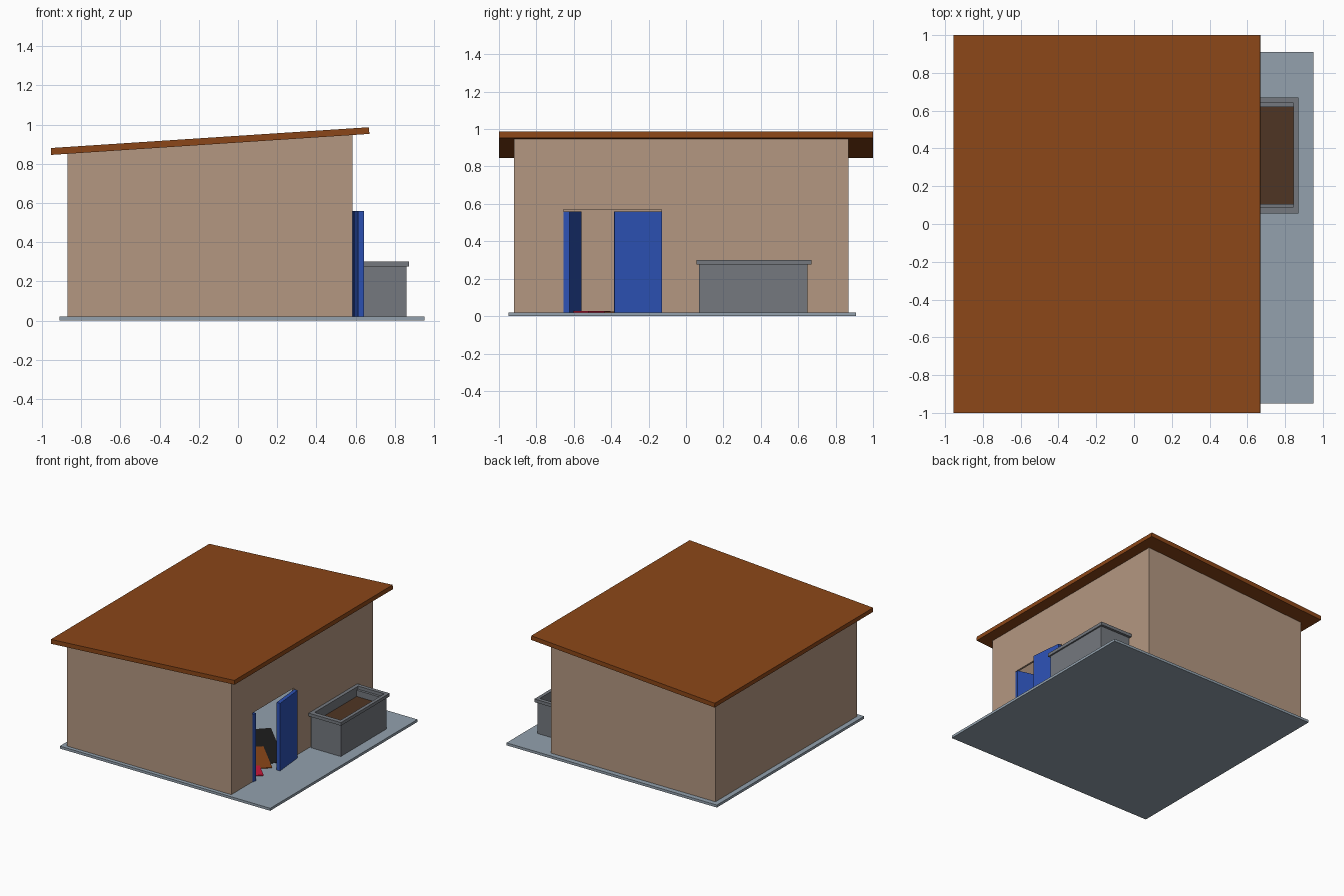
import bpy, bmesh, math
from mathutils import Matrix, Vector

if "Cube" in bpy.data.objects:
    bpy.data.objects.remove(bpy.data.objects["Cube"])


def material(name, rgb):
    m = bpy.data.materials.new(name)
    m.diffuse_color = (*[(c / 255) ** 2.2 for c in rgb], 1)
    m.use_nodes = True
    m.node_tree.nodes["Principled BSDF"].inputs["Base Color"].default_value = m.diffuse_color
    return m


TAN = material("wall_tan", (178, 150, 128))
BROWN = material("roof_brown", (138, 72, 30))
BLUE = material("door_blue", (48, 82, 178))
SLAB = material("slab_grey", (146, 160, 172))
STONE = material("planter_grey", (116, 120, 126))
SOIL = material("soil_brown", (80, 56, 40))
BLACK = material("mat_black", (35, 35, 35))
RED = material("mat_red", (200, 30, 60))


def finish(name, bm, mat):
    bmesh.ops.recalc_face_normals(bm, faces=bm.faces)
    me = bpy.data.meshes.new(name)
    bm.to_mesh(me)
    bm.free()
    me.materials.append(mat)
    ob = bpy.data.objects.new(name, me)
    bpy.context.collection.objects.link(ob)
    return ob


def prism(name, pts, axis, a, b, mat):
    """Extrude a 2D profile along x (yz profile), y (xz) or z (xy)."""
    place = {"x": lambda p: (a, p[0], p[1]), "y": lambda p: (p[0], a, p[1]),
             "z": lambda p: (p[0], p[1], a)}[axis]
    step = Vector([(b - a) * (axis == k) for k in "xyz"])
    bm = bmesh.new()
    face = bm.faces.new([bm.verts.new(place(p)) for p in pts])
    new = bmesh.ops.extrude_face_region(bm, geom=[face])["geom"]
    bmesh.ops.translate(bm, vec=step, verts=[v for v in new if isinstance(v, bmesh.types.BMVert)])
    return finish(name, bm, mat)


def box(name, x, y, z, mat):
    return prism(name, [(x[0], y[0]), (x[1], y[0]), (x[1], y[1]), (x[0], y[1])], "z", *z, mat)


def ring(name, outer, inner, z, mat):
    """Rectangular frame; outer and inner are (x0, x1, y0, y1)."""
    def loop(bm, r, h):
        return [bm.verts.new((r[i], r[j], h)) for i, j in ((0, 2), (1, 2), (1, 3), (0, 3))]
    bm = bmesh.new()
    loops = [loop(bm, outer, z[0]), loop(bm, outer, z[1]), loop(bm, inner, z[1]), loop(bm, inner, z[0])]
    for k in range(4):
        p, q = loops[k], loops[(k + 1) % 4]
        for i in range(4):
            j = (i + 1) % 4
            bm.faces.new((p[i], p[j], q[j], q[i]))
    return finish(name, bm, mat)


# Slab and sloped roof
box("floor_slab", (-0.91, 0.95), (-0.95, 0.91), (0, 0.02), SLAB)
prism("roof", [(-0.953, 0.845), (0.67, 0.952), (0.668, 0.986), (-0.955, 0.88)], "y", -1, 1, BROWN)

# Walls: two sloped side walls, a low wall and a wall with the doorway
T = 0.015
side = [(-0.87, 0.02), (0.585, 0.02), (0.585, 0.947), (-0.87, 0.851)]
for name, y in (("front_wall", -0.92), ("back_wall", 0.87 - T)):
    prism(name, side, "y", y, y + T, TAN)
box("left_wall", (-0.87, -0.87 + T), (-0.92 + T, 0.87 - T), (0.02, 0.851), TAN)
door = [(-0.92 + T, 0.02), (-0.655, 0.02), (-0.655, 0.57), (-0.13, 0.57), (-0.13, 0.02),
        (0.87 - T, 0.02), (0.87 - T, 0.946), (-0.92 + T, 0.946)]
prism("right_wall", door, "x", 0.585 - T, 0.585, TAN)

# Door leaves: one swung inward, one ajar outward
left = box("left_door", (-0.26, 0), (0, 0.033), (0.02, 0.56), BLUE)
left.matrix_world = Matrix.Translation((0.587, -0.655, 0)) @ Matrix.Rotation(math.radians(-14.5), 4, "Z")
right = box("right_door", (0, 0.03), (-0.257, 0), (0.02, 0.56), BLUE)
right.matrix_world = Matrix.Translation((0.587, -0.13, 0)) @ Matrix.Rotation(math.radians(5.5), 4, "Z")

# Planter with rim and soil
hole = (0.615, 0.845, 0.105, 0.62)
ring("planter_body", (0.595, 0.86, 0.07, 0.65), hole, (0.02, 0.275), STONE)
ring("planter_rim", (0.587, 0.872, 0.055, 0.67), (0.615, 0.845, 0.09, 0.64), (0.275, 0.3), STONE)
box("soil", hole[:2], hole[2:], (0.02, 0.225), SOIL)

# Floor mats laid diagonally: profile from x-y range and x+y range
mats = (("large_mat", -0.01, 0.83, -0.5, 0.345, BLACK), ("middle_mat", 0.42, 0.94, -0.33, 0.19, BROWN),
        ("small_mat", 0.875, 1.11, -0.17, 0.07, RED))
for i, (name, d0, d1, s0, s1, m) in enumerate(mats):
    pts = [((s + d) / 2, (s - d) / 2) for s, d in ((s0, d0), (s0, d1), (s1, d1), (s1, d0))]
    prism(name, pts, "z", 0.02, 0.023 + 0.002 * i, m)
